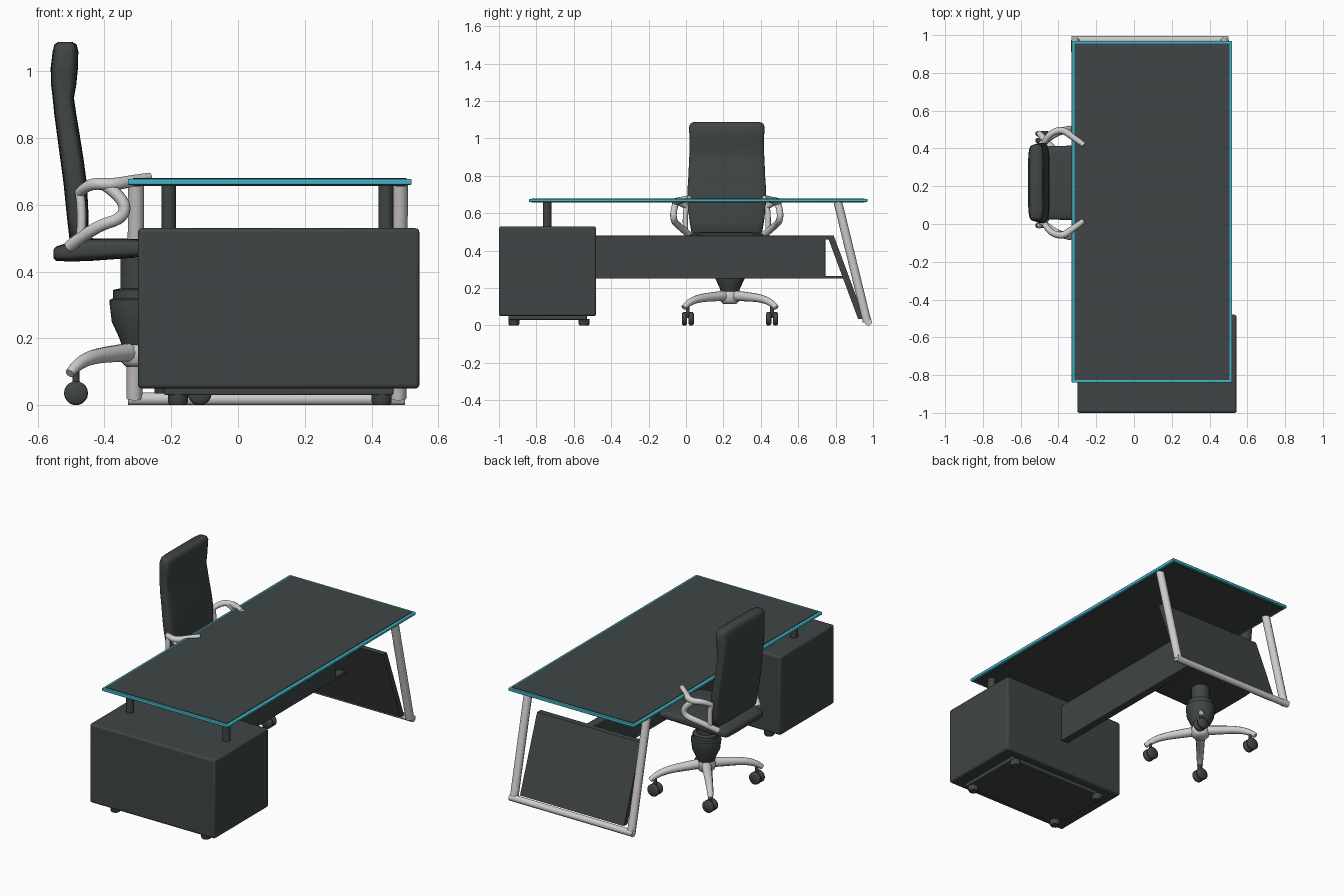
import bpy, bmesh, math
from mathutils import Vector

if "Cube" in bpy.data.objects:
    bpy.data.objects.remove(bpy.data.objects["Cube"])


def material(name, rgb):
    m = bpy.data.materials.new(name)
    m.diffuse_color = (*rgb, 1)
    m.use_nodes = True
    m.node_tree.nodes["Principled BSDF"].inputs["Base Color"].default_value = m.diffuse_color
    return m


DARK = material("charcoal", (0.05, 0.06, 0.059))
CYAN = material("cyan glass", (0.05, 0.46, 0.56))
LIGHT = material("light grey metal", (0.62, 0.61, 0.60))


def finish(bm, name, mat, bevel=0, angle=40):
    bmesh.ops.recalc_face_normals(bm, faces=bm.faces)
    me = bpy.data.meshes.new(name)
    bm.to_mesh(me)
    bm.free()
    ob = bpy.data.objects.new(name, me)
    bpy.context.collection.objects.link(ob)
    me.materials.append(mat)
    if bevel:
        b = ob.modifiers.new("bevel", 'BEVEL')
        b.width, b.segments = bevel, 3
    bpy.ops.object.select_all(action='DESELECT')
    ob.select_set(True)
    bpy.context.view_layer.objects.active = ob
    bpy.ops.object.shade_smooth_by_angle(angle=math.radians(angle))
    return ob


def box(name, x, y, z, mat, bevel=0):
    bm = bmesh.new()
    bmesh.ops.create_cube(bm, size=1)
    for v in bm.verts:
        v.co = [r[0] + (c + 0.5) * (r[1] - r[0]) for c, r in zip(v.co, (x, y, z))]
    return finish(bm, name, mat, bevel)


def loft(name, rings, mat, angle=50):
    bm = bmesh.new()
    loops = [[bm.verts.new(p) for p in r] for r in rings]
    n = len(loops[0])
    for a, b in zip(loops, loops[1:]):
        for i in range(n):
            bm.faces.new((a[i], a[(i + 1) % n], b[(i + 1) % n], b[i]))
    bm.faces.new(loops[0])
    bm.faces.new(loops[-1])
    return finish(bm, name, mat, 0, angle)


def oval(n=28, power=0.4):
    """Unit rounded-rectangle outline."""
    pts = []
    for i in range(n):
        a = 2 * math.pi * (i + 0.5) / n
        c, s = math.cos(a), math.sin(a)
        pts.append((math.copysign(abs(c) ** power, c), math.copysign(abs(s) ** power, s)))
    return pts


def lathe(name, cx, cy, profile, mat, n=24):
    loft(name, [[(cx + r * math.cos(2 * math.pi * i / n), cy + r * math.sin(2 * math.pi * i / n), z)
                 for i in range(n)] for r, z in profile], mat)


def tube(name, points, radius, mat, smooth=True, scales=None):
    cu = bpy.data.curves.new(name, 'CURVE')
    cu.dimensions = '3D'
    cu.bevel_depth, cu.bevel_resolution, cu.use_fill_caps = radius, 3, True
    sp = cu.splines.new('NURBS' if smooth else 'POLY')
    sp.points.add(len(points) - 1)
    for i, (p, q) in enumerate(zip(sp.points, points)):
        p.co = (*q, 1)
        p.radius = scales[i] if scales else 1
    if smooth:
        sp.use_endpoint_u, sp.order_u, sp.resolution_u = True, 3, 6
    ob = bpy.data.objects.new(name, cu)
    bpy.context.collection.objects.link(ob)
    cu.materials.append(mat)
    bpy.ops.object.select_all(action='DESELECT')
    ob.select_set(True)
    bpy.context.view_layer.objects.active = ob
    bpy.ops.object.convert(target='MESH')
    bpy.ops.object.shade_smooth_by_angle(angle=math.radians(50))


# Desk top: cyan slab with dark inset plates on both sides
box("desk_top_edge", (-0.33, 0.52), (-0.84, 0.97), (0.66, 0.677), CYAN, 0.004)
box("desk_top_surface", (-0.315, 0.505), (-0.825, 0.955), (0.675, 0.68), DARK)
box("desk_top_underside", (-0.315, 0.505), (-0.825, 0.955), (0.657, 0.662), DARK)

# Cabinet, plinth, feet and posts carrying the top
box("cabinet", (-0.30, 0.543), (-1.0, -0.48), (0.05, 0.53), DARK, 0.012)
box("cabinet_plinth", (-0.22, 0.465), (-0.95, -0.53), (0.03, 0.055), DARK, 0.005)
for x in (-0.18, 0.43):
    for y in (-0.92, -0.545):
        lathe("cabinet_foot", x, y, [(0.025, 0), (0.03, 0.01), (0.03, 0.035)], DARK, 16)
for x in (-0.207, 0.443):
    lathe("top_post", x, -0.742, [(0.022, 0.525), (0.022, 0.66)], DARK)

# Beam between cabinet and slanted end panel
box("beam", (0.09, 0.14), (-0.49, 0.745), (0.25, 0.48), DARK, 0.004)
box("beam_bracket_low", (0.09, 0.14), (0.74, 0.85), (0.25, 0.265), DARK)
box("beam_bracket_high", (0.09, 0.14), (0.74, 0.78), (0.46, 0.48), DARK)
loft("end_panel", [[(x, 0.755, 0.48), (x, 0.79, 0.48), (x, 0.955, 0.035), (x, 0.92, 0.035)]
                   for x in (-0.25, 0.45)], DARK, 30)

# Slanted tube end frame
for x0, x1 in ((-0.305, -0.31), (0.485, 0.48)):
    tube("frame_leg", [(x0, 0.812, 0.66), (x1, 0.968, 0.02)], 0.024, LIGHT, False)
tube("frame_floor_bar", [(-0.33, 0.975, 0.019), (0.50, 0.975, 0.019)], 0.02, LIGHT, False)

# Chair backrest: rounded sections (z, rear x, front x, half width)
CY = 0.218
back = [(0.485, -0.49, -0.455, 0.17), (0.50, -0.505, -0.447, 0.19), (0.56, -0.512, -0.447, 0.20),
        (0.66, -0.522, -0.452, 0.212), (0.735, -0.532, -0.462, 0.21), (0.81, -0.542, -0.474, 0.205),
        (0.87, -0.55, -0.484, 0.203), (0.92, -0.555, -0.491, 0.20), (0.96, -0.56, -0.484, 0.20),
        (1.01, -0.561, -0.479, 0.20), (1.06, -0.555, -0.478, 0.203), (1.08, -0.55, -0.483, 0.195),
        (1.087, -0.54, -0.495, 0.18)]
loft("backrest", [[((a + b) / 2 + u * (b - a) / 2, CY + v * w, z) for u, v in oval()]
                  for z, a, b, w in back], DARK)

# Chair seat: rounded sections (x, low z, high z, half width)
seat = [(-0.553, 0.44, 0.465, 0.16), (-0.545, 0.432, 0.475, 0.18), (-0.50, 0.43, 0.49, 0.19),
        (-0.44, 0.432, 0.50, 0.195), (-0.30, 0.442, 0.498, 0.198), (-0.18, 0.445, 0.497, 0.198),
        (-0.12, 0.447, 0.49, 0.195), (-0.10, 0.457, 0.478, 0.185)]
loft("seat", [[(x, CY + v * w, (a + b) / 2 + u * (b - a) / 2) for u, v in oval()]
              for x, a, b, w in seat], DARK)

# Armrests: curved grip plus looping support, mirrored across the chair
for s in (-1, 1):
    def arm(pts):
        return [(x, CY + s * d, z) for x, d, z in pts]
    tube("arm_grip", arm([(-0.475, 0.215, 0.635), (-0.45, 0.26, 0.665), (-0.38, 0.285, 0.66),
                          (-0.32, 0.24, 0.67), (-0.265, 0.20, 0.683)]), 0.017, LIGHT,
         scales=[0.9, 1, 1.1, 1.1, 0.8])
    tube("arm_support", arm([(-0.40, 0.27, 0.66), (-0.34, 0.285, 0.62), (-0.34, 0.285, 0.56),
                             (-0.43, 0.26, 0.535), (-0.505, 0.19, 0.475)]), 0.018, LIGHT)
    tube("arm_rear_link", arm([(-0.475, 0.215, 0.64), (-0.465, 0.225, 0.59), (-0.47, 0.22, 0.51)]),
         0.014, LIGHT)

# Chair column
BX, BY = -0.30, 0.235
lathe("chair_column", BX, BY, [(0.045, 0.17), (0.055, 0.2), (0.078, 0.25), (0.084, 0.30), (0.084, 0.315),
                               (0.074, 0.32), (0.074, 0.345), (0.052, 0.35), (0.052, 0.44)], DARK)
lathe("base_hub", BX, BY, [(0.035, 0.115), (0.05, 0.13), (0.055, 0.165), (0.045, 0.19)], LIGHT)

# Four-arm base with twin-wheel casters
for sx in (-1, 1):
    for sy in (-1, 1):
        d = Vector((sx * 0.185, sy * 0.225, 0))
        c = Vector((BX, BY, 0))
        path = [c + d * t + Vector((0, 0, z))
                for t, z in ((0.05, 0.16), (0.35, 0.155), (0.75, 0.145), (1.0, 0.12), (1.1, 0.095))]
        tube("base_arm", [tuple(p) for p in path], 0.024, LIGHT, scales=[1.2, 1.1, 0.9, 0.75, 0.6])
        w = c + d
        lathe("caster_stem", w.x, w.y, [(0.01, 0.04), (0.01, 0.115)], DARK, 12)
        for k in (-0.018, 0.018):
            h = 0.014
            loft("caster_wheel", [[(w.x + r * math.cos(math.pi * i / 10), w.y + k + o,
                                    0.036 + r * math.sin(math.pi * i / 10)) for i in range(20)]
                                  for o, r in ((-h, 0.028), (-h / 2, 0.036), (h / 2, 0.036), (h, 0.028))], DARK)
